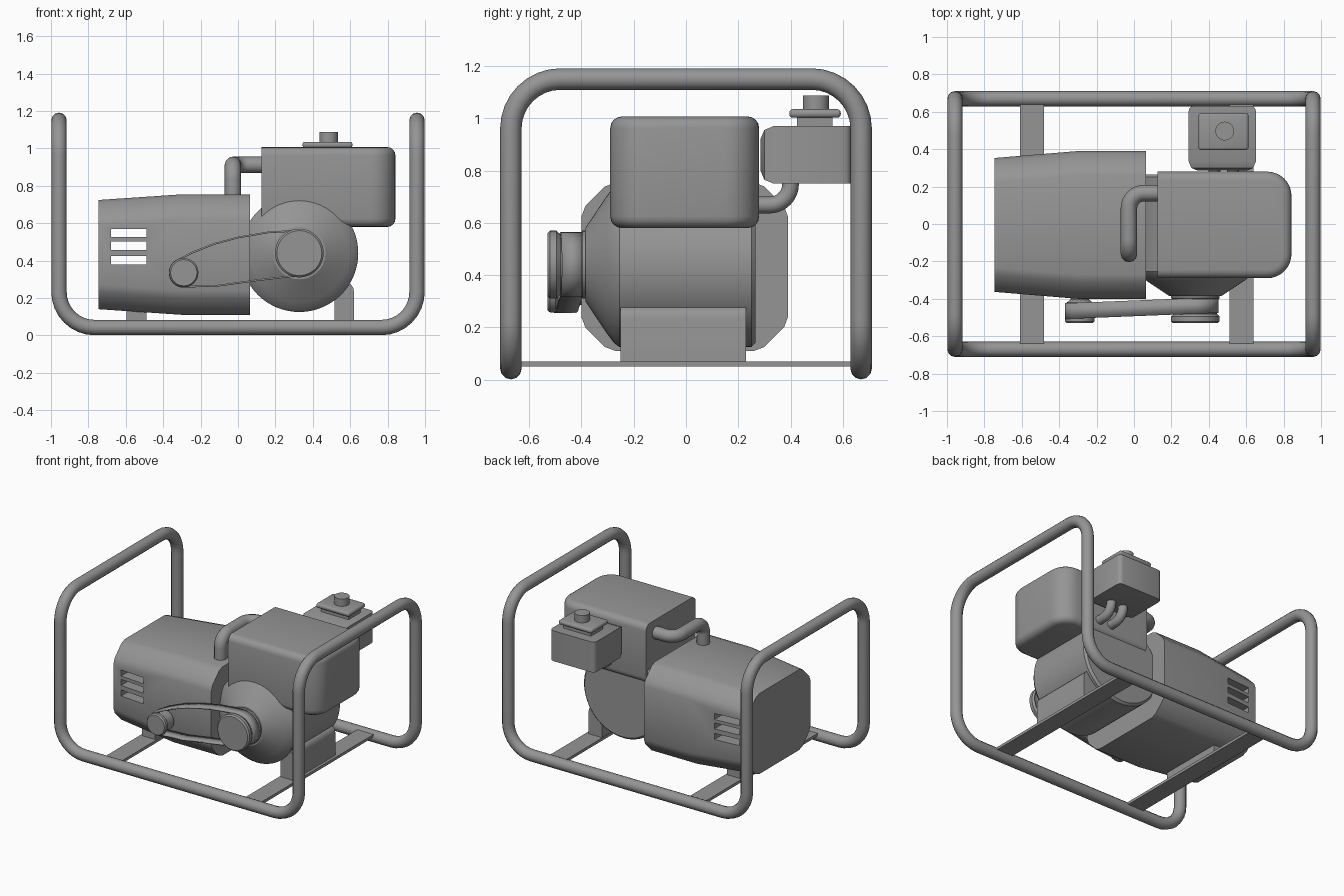
import bpy, bmesh, math
from mathutils import Vector

if "Cube" in bpy.data.objects:
    bpy.data.objects.remove(bpy.data.objects["Cube"], do_unlink=True)

grey = bpy.data.materials.new("plain grey")
grey.use_nodes = True
grey.diffuse_color = (0.3, 0.3, 0.3, 1)
grey.node_tree.nodes["Principled BSDF"].inputs["Base Color"].default_value = (0.3, 0.3, 0.3, 1)


def activate(ob):
    bpy.ops.object.select_all(action='DESELECT')
    ob.select_set(True)
    bpy.context.view_layer.objects.active = ob


def smooth(ob, angle=32):
    activate(ob)
    bpy.ops.object.shade_smooth_by_angle(angle=math.radians(angle))


def finish(bm, name, shade=True):
    bmesh.ops.recalc_face_normals(bm, faces=bm.faces)
    me = bpy.data.meshes.new(name)
    bm.to_mesh(me)
    bm.free()
    me.materials.append(grey)
    ob = bpy.data.objects.new(name, me)
    bpy.context.collection.objects.link(ob)
    if shade:
        smooth(ob)
    return ob


def box_bm(lo, hi):
    bm = bmesh.new()
    bmesh.ops.create_cube(bm, size=1)
    for v in bm.verts:
        v.co = [(a + b) / 2 + c * (b - a) for a, b, c in zip(lo, hi, v.co)]
    return bm


def bevel(bm, width, rule, segments=4):
    """Bevel the edges whose two end points satisfy the rule."""
    edges = [e for e in bm.edges if rule(e.verts[0].co, e.verts[1].co)]
    bmesh.ops.bevel(bm, geom=edges, offset=width, segments=segments,
                    profile=0.5, affect='EDGES')


def box(name, lo, hi, width=0):
    bm = box_bm(lo, hi)
    if width:
        bevel(bm, width, lambda a, b: True, 3)
    return finish(bm, name)


def lathe(name, centre, profile, steps=48):
    """Turn (radius, y) points around an axis along y."""
    bm = bmesh.new()
    x, z = centre
    pts = [(0, profile[0][1])] + profile + [(0, profile[-1][1])]
    vs = [bm.verts.new((x + r, y, z)) for r, y in pts]
    es = [bm.edges.new(p) for p in zip(vs, vs[1:])]
    bmesh.ops.spin(bm, geom=vs + es, cent=(x, 0, z), axis=(0, 1, 0),
                   angle=2 * math.pi, steps=steps)
    bmesh.ops.remove_doubles(bm, verts=bm.verts, dist=0.0005)
    return finish(bm, name)


def fillet(points, radius, closed, steps=8):
    """Replace right-angled corners of a path with arcs."""
    pts = [Vector(p) for p in points]
    out = []
    for i, p in enumerate(pts):
        if not closed and i in (0, len(pts) - 1):
            out.append(p)
            continue
        a = (pts[i - 1] - p).normalized() * radius
        b = (pts[(i + 1) % len(pts)] - p).normalized() * radius
        for k in range(steps + 1):
            t = k / steps * math.pi / 2
            out.append(p + a * (1 - math.sin(t)) + b * (1 - math.cos(t)))
    return out


def tube(name, path, radius, closed=False):
    cu = bpy.data.curves.new(name, 'CURVE')
    cu.dimensions = '3D'
    cu.bevel_depth = radius
    cu.bevel_resolution = 4
    cu.use_fill_caps = not closed
    sp = cu.splines.new('POLY')
    sp.points.add(len(path) - 1)
    for q, p in zip(sp.points, path):
        q.co = (*p, 1)
    sp.use_cyclic_u = closed
    cu.materials.append(grey)
    ob = bpy.data.objects.new(name, cu)
    bpy.context.collection.objects.link(ob)
    activate(ob)
    bpy.ops.object.convert(target='MESH')
    smooth(bpy.context.object)


# Tubular carrying frame: one closed loop
X, Y, LOW, HIGH = 0.957, 0.67, 0.042, 1.15
loop = [(-X, -Y, LOW), (X, -Y, LOW), (X, -Y, HIGH), (X, Y, HIGH),
        (X, Y, LOW), (-X, Y, LOW), (-X, Y, HIGH), (-X, -Y, HIGH)]
tube("frame", fillet(loop, 0.19, True), 0.041, True)

# Cross straps and feet
box("left_strap", (0.51, -0.64, 0.05), (0.64, 0.64, 0.07))
box("right_strap", (-0.61, -0.64, 0.05), (-0.48, 0.64, 0.07))
box("generator_foot", (-0.595, -0.25, 0.06), (-0.49, 0.23, 0.2))
bm = box_bm((0.515, -0.25, 0.06), (0.62, 0.23, 0.285))
bevel(bm, 0.05, lambda a, b: min(a.z, b.z) > 0.2 and min(a.x, b.x) > 0.6)
finish(bm, "engine_foot")

# Generator housing: lofted chamfered sections
corner = [(0, 0.13), (0.015, 0.09), (0.09, 0.015), (0.13, 0)]
bm = bmesh.new()
rings = []
for x, hy, hz in [(-0.745, 0.358, 0.292), (-0.3, 0.395, 0.322), (0.065, 0.395, 0.322)]:
    ring = []
    for sy, sz in [(1, 1), (-1, 1), (-1, -1), (1, -1)]:
        for dy, dz in (corner if sy * sz > 0 else corner[::-1]):
            ring.append(bm.verts.new((x, -0.005 + sy * (hy - dy), 0.432 + sz * (hz - dz))))
    rings.append(ring)
n = len(rings[0])
for a, b in zip(rings, rings[1:]):
    for i in range(n):
        j = (i + 1) % n
        bm.faces.new((a[i], a[j], b[j], b[i]))
bm.faces.new(rings[0])
bm.faces.new(rings[-1])
housing = finish(bm, "generator_housing", False)

# Vent slots cut through the housing
for z in (0.38, 0.457, 0.525):
    cutter = finish(box_bm((-0.68, -1, z), (-0.49, 1, z + 0.044)), "vent_cutter", False)
    cutter.hide_render = True
    mod = housing.modifiers.new("vent", 'BOOLEAN')
    mod.operation = 'DIFFERENCE'
    mod.solver = 'EXACT'
    mod.object = cutter
    activate(housing)
    bpy.ops.object.modifier_apply(modifier=mod.name)
    bpy.data.objects.remove(cutter, do_unlink=True)
smooth(housing)

# Crankcase and pulleys
ENGINE, SHAFT = (0.328, 0.44), (-0.29, 0.335)
lathe("crankcase", ENGINE, [(0.3, 0.265), (0.315, 0.25), (0.315, -0.255), (0.3, -0.275),
                            (0.26, -0.305), (0.14, -0.385)], 64)
lathe("engine_pulley", ENGINE, [(0.13, -0.37), (0.13, -0.395), (0.115, -0.41), (0.115, -0.48),
                                (0.13, -0.495), (0.13, -0.52), (0.12, -0.53)])
lathe("generator_pulley", SHAFT, [(0.05, -0.35), (0.05, -0.405), (0.07, -0.42), (0.07, -0.49),
                                  (0.078, -0.5), (0.078, -0.52), (0.07, -0.53)])

# Drive belt: a thin ribbon round both pulleys
def arc(c, r, start, end, steps=14):
    angles = [math.radians(start + (end - start) * k / steps) for k in range(steps + 1)]
    return [(c[0] + r * math.cos(t), c[1] + r * math.sin(t)) for t in angles]

outline = arc(ENGINE, 0.125, -95, 95) + [(0.16, 0.555), (0, 0.528), (-0.13, 0.493), (-0.25, 0.445)]
outline += arc(SHAFT, 0.08, 125, 270) + [(-0.1, 0.262), (0.1, 0.29)]
bm = bmesh.new()
pairs = []
for x, z in outline:
    y = -0.451 + 0.04 * x
    pairs.append([bm.verts.new((x, y + s * 0.042, z)) for s in (-1, 1)])
for a, b in zip(pairs, pairs[1:] + pairs[:1]):
    bm.faces.new((a[0], a[1], b[1], b[0]))
belt = finish(bm, "drive_belt")
belt.modifiers.new("thickness", 'SOLIDIFY').thickness = 0.009

# Fuel tank: large rounding on the outer upright edges, flat inner end
bm = box_bm((0.125, -0.29, 0.58), (0.842, 0.28, 1.007))
bevel(bm, 0.13, lambda a, b: min(a.x, b.x) > 0.8 and abs(a.z - b.z) > 0.1, 8)
bevel(bm, 0.045, lambda a, b: abs(a.z - b.z) < 0.01 and max(a.x, b.x) > 0.13)
finish(bm, "fuel_tank")

# Exhaust pipe
tube("exhaust_pipe", fillet([(0.2, 0.165, 0.912), (-0.027, 0.165, 0.912),
                             (-0.027, -0.16, 0.912), (-0.027, -0.16, 0.7)], 0.08, False), 0.044)

# Air filter with lid, knob and twin intake pipes
bm = box_bm((0.292, 0.285, 0.75), (0.652, 0.632, 0.97))
bevel(bm, 0.05, lambda a, b: max(a.y, b.y) < 0.3, 2)
bevel(bm, 0.03, lambda a, b: min(a.y, b.y) > 0.6 and abs(a.z - b.z) > 0.1, 3)
finish(bm, "air_filter")
box("filter_neck", (0.37, 0.425, 0.95), (0.59, 0.56, 1.01))
box("filter_lid", (0.345, 0.395, 1.002), (0.612, 0.592, 1.035), 0.014)
bpy.ops.mesh.primitive_cylinder_add(vertices=32, radius=0.05, depth=0.06, location=(0.485, 0.497, 1.058))
knob = bpy.context.object
knob.name = "lid_knob"
knob.data.materials.append(grey)
smooth(knob)
for side, x in (("right", 0.43), ("left", 0.53)):
    tube(side + "_intake_pipe", fillet([(x, 0.2, 0.668), (x, 0.4, 0.668), (x, 0.4, 0.78)],
                                       0.08, False), 0.032)
